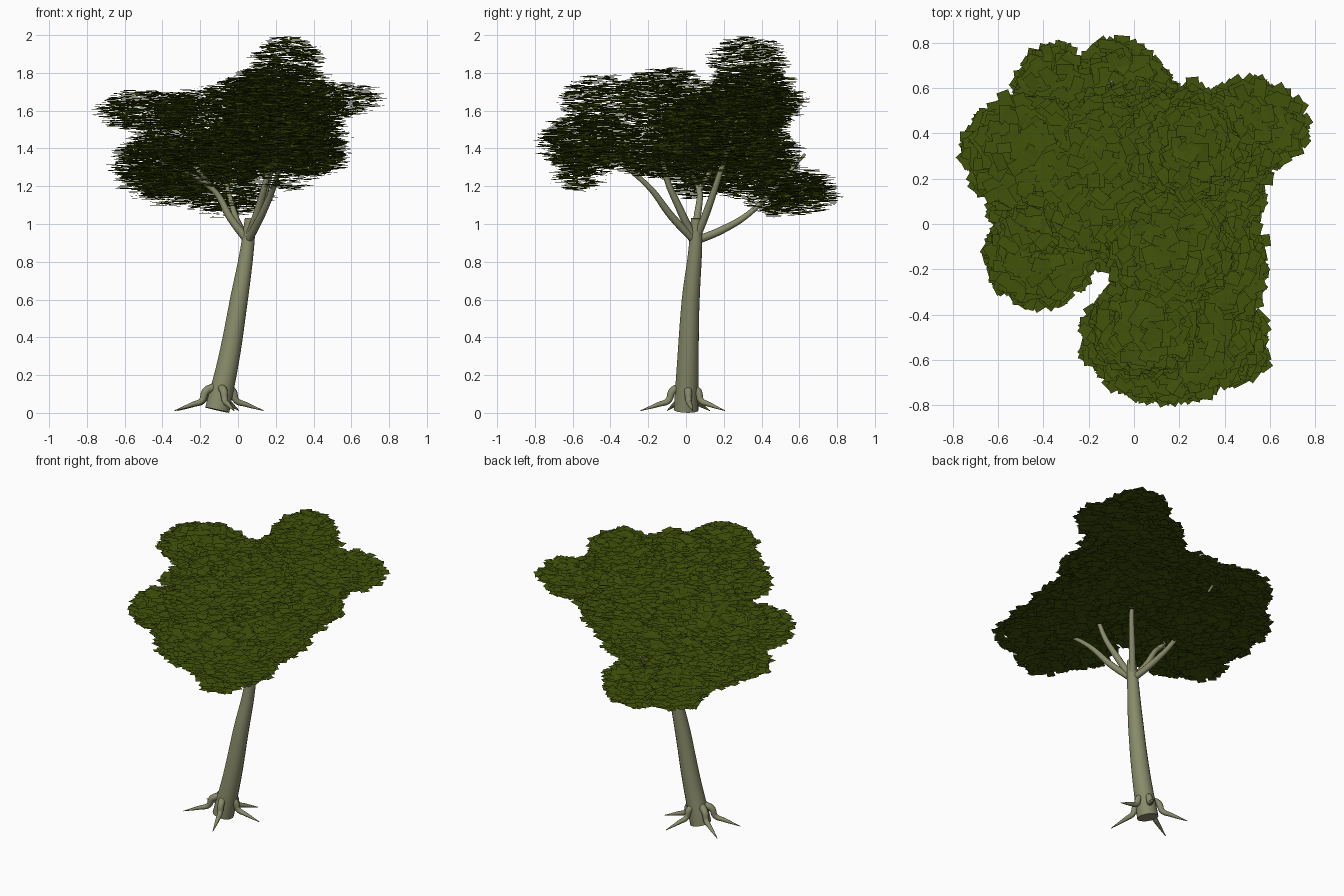
import bpy, math, random
from mathutils import Vector, Euler

random.seed(7)
if "Cube" in bpy.data.objects:
    bpy.data.objects.remove(bpy.data.objects["Cube"])


def material(name, colour):
    m = bpy.data.materials.new(name)
    m.use_nodes = True
    m.diffuse_color = (*colour, 1)
    bsdf = m.node_tree.nodes["Principled BSDF"]
    bsdf.inputs["Base Color"].default_value = (*colour, 1)
    bsdf.inputs["Roughness"].default_value = 0.9
    return m


bark = material("bark", (0.25, 0.26, 0.145))
leaf = material("leaf green", (0.054, 0.085, 0.003))


def limb(name, points, radii, sides=4):
    """Tapered smooth tube through the points."""
    curve = bpy.data.curves.new(name, "CURVE")
    curve.dimensions = "3D"
    curve.bevel_depth = 1
    curve.bevel_resolution = sides
    curve.resolution_u = 6
    curve.use_fill_caps = True
    spline = curve.splines.new("BEZIER")
    spline.bezier_points.add(len(points) - 1)
    for bp, p, r in zip(spline.bezier_points, points, radii):
        bp.co = p
        bp.radius = r
        bp.handle_left_type = bp.handle_right_type = "AUTO"
    curve.materials.append(bark)
    ob = bpy.data.objects.new(name, curve)
    bpy.context.collection.objects.link(ob)
    bpy.ops.object.select_all(action="DESELECT")
    ob.select_set(True)
    bpy.context.view_layer.objects.active = ob
    bpy.ops.object.convert(target="MESH")
    bpy.ops.object.shade_smooth_by_angle(angle=math.radians(50))


# Leaning trunk
limb("trunk",
     [(-0.11, 0, 0.015), (-0.05, 0.01, 0.28), (0.005, 0.025, 0.6), (0.05, 0.05, 0.88), (0.065, 0.055, 1.03)],
     [0.066, 0.057, 0.048, 0.036, 0.029], 6)

# Branches fork near the trunk top: visible elbow, then the end inside the leaves
fork = Vector((0.052, 0.048, 0.91))
branches = [((0.19, -0.2, 1.2), (0.25, -0.45, 1.4)),
            ((0.16, -0.11, 1.27), (0.25, -0.13, 1.6)),
            ((0.17, 0.18, 1.27), (0.26, 0.35, 1.8)),
            ((-0.13, 0.07, 1.18), (-0.42, -0.05, 1.33)),
            ((-0.02, 0.34, 1.06), (-0.1, 0.63, 1.37))]
for i, (mid, end) in enumerate(branches):
    mid, end = Vector(mid), Vector(end)
    bend = fork.lerp(mid, 0.5) + Vector((0, 0, -0.015))
    limb(f"branch_{i + 1}", [fork, bend, mid, end], [0.022, 0.02, 0.015, 0.007])
limb("side_branch", [(-0.13, 0.07, 1.18), (-0.3, 0.2, 1.4), (-0.48, 0.3, 1.6)], [0.014, 0.011, 0.006])

# Roots leave the trunk foot, drop steeply, then run out along the ground
foot = Vector((-0.1, 0, 0))
root_tips = [(-0.335, -0.1), (-0.32, 0.125), (0.005, 0.205), (0.135, 0.035), (-0.02, -0.24)]
for i, (x, y) in enumerate(root_tips):
    out = Vector((x, y, 0)) - foot
    path = [foot + out * t + Vector((0, 0, h))
            for t, h in ((0.12, 0.135), (0.3, 0.115), (0.39, 0.065), (0.6, 0.045), (1, 0.012))]
    limb(f"root_{i + 1}", path, [0.023, 0.021, 0.017, 0.013, 0.002])

# Leaf clumps: centre and radii
clumps = {
    "crown_top": ((0.26, 0.33, 1.87), (0.18, 0.2, 0.125)),
    "crown_top_lower": ((0.24, 0.35, 1.75), (0.26, 0.21, 0.1)),
    "crown_right_back": ((0.52, 0.43, 1.66), (0.23, 0.2, 0.09)),
    "crown_upper": ((0.16, -0.1, 1.66), (0.26, 0.27, 0.17)),
    "crown_front": ((0.15, -0.51, 1.43), (0.36, 0.26, 0.15)),
    "crown_front_upper": ((0.05, -0.44, 1.65), (0.22, 0.21, 0.14)),
    "crown_front_right": ((0.41, -0.52, 1.35), (0.18, 0.18, 0.1)),
    "crown_front_lower": ((0.25, -0.57, 1.25), (0.16, 0.12, 0.08)),
    "crown_left_front": ((-0.41, -0.13, 1.36), (0.23, 0.22, 0.12)),
    "crown_left_low": ((-0.45, 0.06, 1.22), (0.18, 0.15, 0.09)),
    "crown_left_upper": ((-0.38, 0.06, 1.46), (0.18, 0.18, 0.12)),
    "crown_left": ((-0.48, 0.31, 1.6), (0.26, 0.24, 0.11)),
    "crown_left_lower": ((-0.36, 0.28, 1.3), (0.29, 0.25, 0.16)),
    "crown_back_left": ((-0.34, 0.57, 1.2), (0.18, 0.2, 0.11)),
    "crown_back": ((-0.06, 0.55, 1.16), (0.23, 0.25, 0.125)),
    "crown_back_inner": ((0, 0.4, 1.36), (0.32, 0.2, 0.14)),
    "crown_core": ((0.22, 0.18, 1.48), (0.34, 0.36, 0.2)),
    "crown_mid_left": ((-0.17, 0.22, 1.58), (0.28, 0.32, 0.14)),
    "crown_right": ((0.36, -0.18, 1.4), (0.21, 0.3, 0.15)),
    "crown_mid_back": ((0.26, 0.32, 1.62), (0.33, 0.27, 0.16)),
    "crown_inner": ((-0.11, 0.07, 1.34), (0.27, 0.25, 0.14)),
}


def leaf_clump(name, centre, radii):
    """Fills an ellipsoid with loose, nearly level rectangular leaves."""
    rx, ry, rz = radii
    verts, faces = [], []
    for _ in range(int(140000 * rx * ry * rz)):
        d = Vector([random.gauss(0, 1) for _ in range(3)]).normalized()
        d *= random.random() ** 0.3 * random.uniform(0.92, 1.07)
        p = Vector(centre) + Vector((d.x * rx, d.y * ry, d.z * rz))
        turn = Euler((random.gauss(0, 0.05), random.gauss(0, 0.05), random.uniform(0, math.tau))).to_matrix()
        w, h = random.uniform(0.021, 0.029), random.uniform(0.03, 0.042)
        n = len(verts)
        verts += [p + turn @ Vector((sx * w, sy * h, 0)) for sx, sy in ((-1, -1), (1, -1), (1, 1), (-1, 1))]
        faces.append((n, n + 1, n + 2, n + 3))
    mesh = bpy.data.meshes.new(name)
    mesh.from_pydata(verts, [], faces)
    mesh.materials.append(leaf)
    bpy.context.collection.objects.link(bpy.data.objects.new(name, mesh))


for name, (centre, radii) in clumps.items():
    leaf_clump(name, centre, radii)
